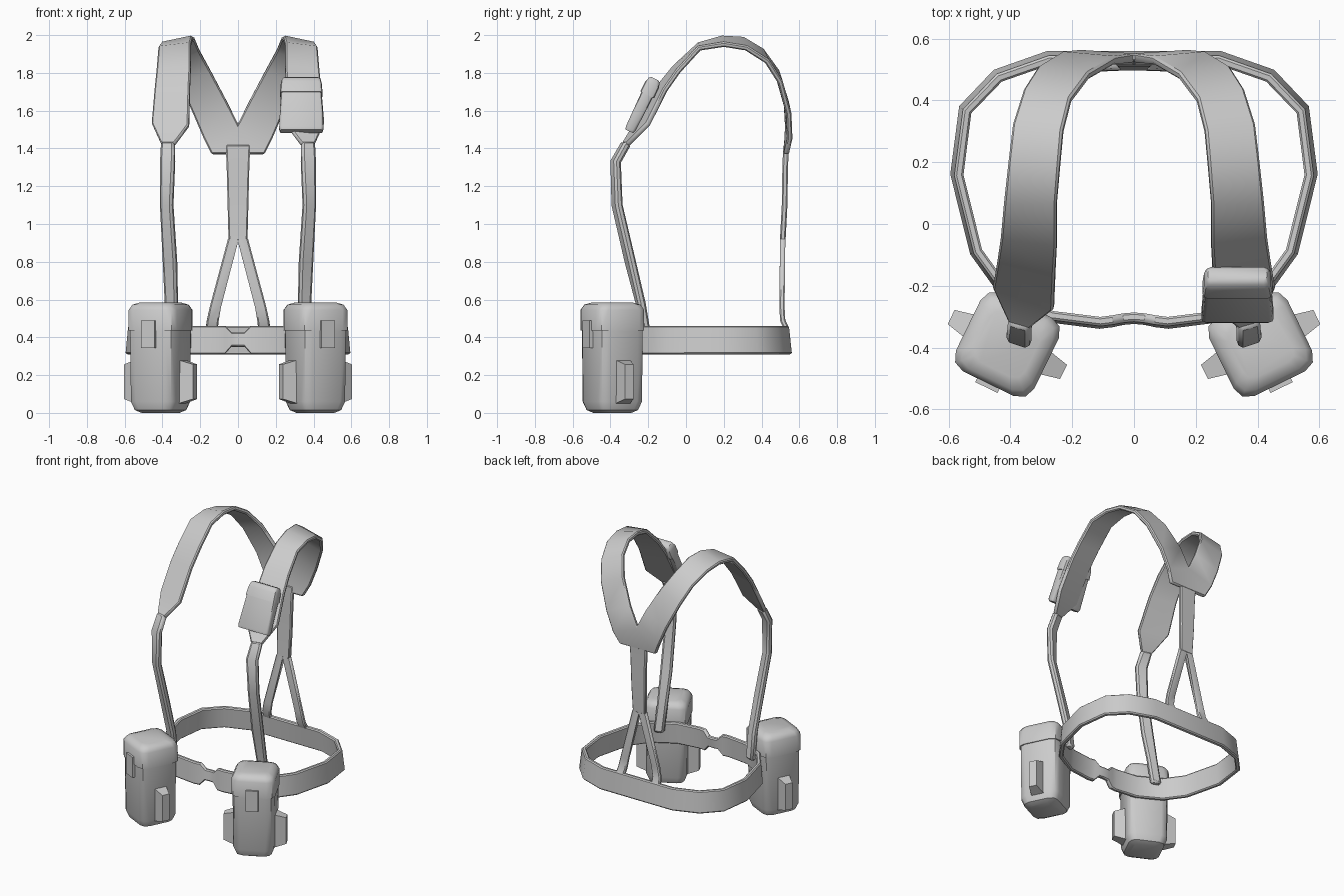
import bpy, bmesh, math
from mathutils import Matrix, Vector

if "Cube" in bpy.data.objects:
    bpy.data.objects.remove(bpy.data.objects["Cube"])

grey = bpy.data.materials.new("grey_fabric")
grey.diffuse_color = (0.6, 0.6, 0.6, 1)
grey.use_nodes = True
grey.node_tree.nodes["Principled BSDF"].inputs["Base Color"].default_value = grey.diffuse_color


def finish(name, bm, mirror=True, thickness=0, bevel=0):
    """Turn a bmesh into a named object, bake its modifiers and shade it."""
    bmesh.ops.recalc_face_normals(bm, faces=bm.faces)
    me = bpy.data.meshes.new(name)
    bm.to_mesh(me)
    bm.free()
    me.materials.append(grey)
    ob = bpy.data.objects.new(name, me)
    bpy.context.collection.objects.link(ob)
    if mirror:
        m = ob.modifiers.new("mirror", 'MIRROR')
        m.merge_threshold = 0.001
    if thickness:
        s = ob.modifiers.new("thickness", 'SOLIDIFY')
        s.thickness, s.offset = thickness, 0
    if bevel:
        b = ob.modifiers.new("bevel", 'BEVEL')
        b.width, b.segments = bevel, 1
        b.limit_method, b.angle_limit = 'ANGLE', math.radians(50)
    bpy.ops.object.select_all(action='DESELECT')
    ob.select_set(True)
    bpy.context.view_layer.objects.active = ob
    bpy.ops.object.convert(target='MESH')
    bpy.ops.object.shade_smooth_by_angle(angle=math.radians(42))
    return ob


def ribbon(name, pairs, thickness, bevel=0.007):
    """Strap through pairs of edge points, mirrored across x."""
    bm = bmesh.new()
    rows = [[bm.verts.new(p) for p in pair] for pair in pairs]
    for (a, b), (c, d) in zip(rows, rows[1:]):
        bm.faces.new((a, b, d, c))
    return finish(name, bm, True, thickness, bevel)


def loft(bm, rows, mat):
    """Rounded box through rows of (z, half width, half depth, corner radius)."""
    rings = []
    for z, hx, hy, r in rows:
        ring = []
        for k, (sx, sy) in enumerate(((1, 1), (-1, 1), (-1, -1), (1, -1))):
            for a in (0, 45, 90):
                t = math.radians(90 * k + a)
                ring.append(bm.verts.new(mat @ Vector((
                    sx * (hx - r) + r * math.cos(t),
                    sy * (hy - r) + r * math.sin(t), z))))
        rings.append(ring)
    for lo, hi in zip(rings, rings[1:]):
        for i in range(12):
            j = (i + 1) % 12
            bm.faces.new((lo[i], lo[j], hi[j], hi[i]))
    bm.faces.new(rings[0][::-1])
    bm.faces.new(rings[-1])


def lofted(name, rows, mat, mirror=True):
    bm = bmesh.new()
    loft(bm, rows, mat)
    return finish(name, bm, mirror)


def block(name, size, mat, taper=1.0, mirror=True):
    """Box whose +x end is narrowed in y and z by taper."""
    bm = bmesh.new()
    bmesh.ops.create_cube(bm, size=1)
    for v in bm.verts:
        k = taper if v.co.x > 0 else 1
        v.co = mat @ Vector((v.co.x * size[0], v.co.y * size[1] * k,
                             v.co.z * size[2] * (1 + k) / 2 if k < 1 else v.co.z * size[2]))
    return finish(name, bm, mirror)


# Belt: half loop from the buckle at the front to the middle of the back
belt = [(0, -.305, .35, .425), (.035, -.308, .35, .425), (.07, -.315, .31, .46),
        (.11, -.32, .31, .46), (.27, -.3, .31, .46), (.42, -.215, .31, .46),
        (.51, -.09, .31, .46), (.572, .16, .31, .46), (.545, .37, .31, .46),
        (.44, .48, .31, .46), (.275, .538, .31, .46), (0, .538, .31, .46)]
ribbon("belt", [((x * 1.015, y * 1.015, lo), (x * .99, y * .985, hi))
                for x, y, lo, hi in belt], .03)

# Front webbing that rises from the belt to the shoulder pads
ribbon("front_webbing", [
    ((.325, -.22, .40), (.39, -.20, .40)),
    ((.32, -.25, .58), (.385, -.23, .58)),
    ((.325, -.31, .80), (.395, -.28, .80)),
    ((.345, -.38, 1.10), (.41, -.35, 1.10)),
    ((.335, -.385, 1.33), (.41, -.36, 1.33)),
    ((.335, -.325, 1.43), (.405, -.305, 1.43))], .042, .012)

# Wide shoulder pads, over the shoulder and joined behind
ribbon("shoulder_pad", [
    ((.335, -.33, 1.42), (.405, -.31, 1.42)),
    ((.26, -.27, 1.52), (.455, -.20, 1.53)),
    ((.255, -.15, 1.72), (.44, -.11, 1.71)),
    ((.25, -.06, 1.83), (.43, -.04, 1.81)),
    ((.25, .07, 1.95), (.42, .07, 1.93)),
    ((.24, .19, 1.985), (.405, .20, 1.95)),
    ((.23, .30, 1.98), (.39, .32, 1.93)),
    ((.205, .40, 1.92), (.355, .43, 1.86)),
    ((.145, .48, 1.81), (.31, .50, 1.75)),
    ((.06, .53, 1.65), (.235, .545, 1.58)),
    ((0, .54, 1.53), (.18, .55, 1.45)),
    ((0, .53, 1.37), (.14, .53, 1.37))], .028)

# Back strap and the two legs that spread down to the belt
ribbon("back_strap", [((0, y, z), (w, y, z)) for w, y, z in
                      ((.065, .53, 1.42), (.06, .525, 1.3), (.055, .522, 1.1), (.05, .512, .91))], .03)
ribbon("back_leg", [
    ((0, .512, .935), (.052, .512, .925)),
    ((.09, .508, .56), (.15, .508, .56)),
    ((.102, .512, .49), (.165, .512, .49)),
    ((.108, .535, .44), (.172, .535, .44))], .028)

# Hip pouches, turned outward
hip = Matrix.Translation((.41, -.39, 0)) @ Matrix.Rotation(math.radians(26), 4, 'Z')
lofted("hip_pouch", [(0, .085, .085, .035), (.015, .115, .115, .045),
                     (.06, .132, .132, .05), (.45, .135, .135, .05)], hip)
lofted("hip_pouch_lid", [(.435, .141, .141, .05), (.545, .141, .141, .05),
                         (.573, .125, .125, .048), (.585, .09, .09, .035)], hip)
block("hip_pouch_clasp", (.08, .03, .145), hip @ Matrix.Translation((0, -.14, .417)))
for side, angle in (("outer", 0), ("inner", 180)):
    block(side + "_side_tab", (.075, .085, .23),
          hip @ Matrix.Rotation(math.radians(angle), 4, 'Z')
          @ Matrix.Translation((.165, 0, .165)), .6)

# Small pouch on one shoulder pad, leaning with the strap
lean = Matrix.Translation((.335, -.232, 1.63)) @ Matrix.Rotation(math.radians(-26), 4, 'X')
lofted("shoulder_pouch", [(-.155, .112, .022, .012), (-.14, .117, .028, .014),
                          (.08, .108, .034, .016)], lean, False)
lofted("shoulder_pouch_flap", [(.06, .113, .041, .018), (.12, .108, .04, .018),
                               (.145, .102, .032, .016), (.155, .095, .02, .012)], lean, False)
